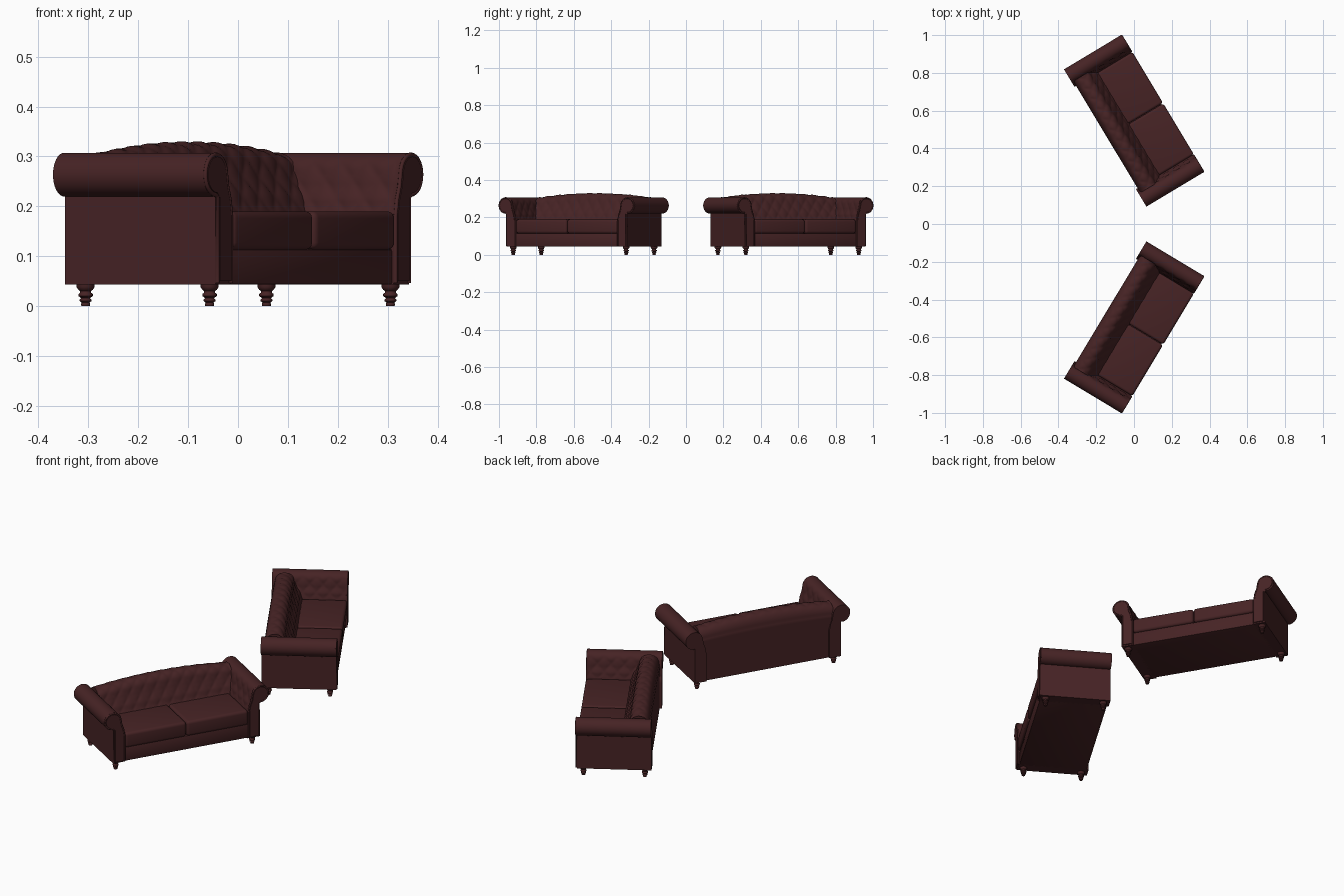
import bpy, bmesh, math
from mathutils import Matrix, Vector

if "Cube" in bpy.data.objects:
    bpy.data.objects.remove(bpy.data.objects["Cube"])

mat = bpy.data.materials.new("dark oxblood leather")
mat.diffuse_color = (0.062, 0.0168, 0.018, 1)
mat.use_nodes = True
mat.node_tree.nodes["Principled BSDF"].inputs["Base Color"].default_value = mat.diffuse_color
parts = []


def finish(name, bm, angle=40):
    bmesh.ops.recalc_face_normals(bm, faces=bm.faces)
    me = bpy.data.meshes.new(name)
    bm.to_mesh(me)
    bm.free()
    me.materials.append(mat)
    ob = bpy.data.objects.new(name, me)
    bpy.context.collection.objects.link(ob)
    bpy.ops.object.select_all(action='DESELECT')
    ob.select_set(True)
    bpy.context.view_layer.objects.active = ob
    bpy.ops.object.shade_smooth_by_angle(angle=math.radians(angle))
    parts.append(ob)
    return ob


def box(name, lo, hi, bevel, segs=4):
    bm = bmesh.new()
    bmesh.ops.create_cube(bm, size=1)
    for v in bm.verts:
        v.co = Vector([(lo[i] + hi[i]) / 2 + v.co[i] * (hi[i] - lo[i]) for i in range(3)])
    bmesh.ops.bevel(bm, geom=bm.edges[:], offset=bevel, segments=segs, profile=0.5, affect='EDGES')
    return finish(name, bm)


def arc(cx, cz, r, a0, a1, n=18):
    return [(cx + r * math.cos(math.radians(a0 + (a1 - a0) * i / n)),
             cz + r * math.sin(math.radians(a0 + (a1 - a0) * i / n))) for i in range(n + 1)]


def resample(pts, step):
    out = []
    for (a, b), (c, d) in zip(pts, pts[1:]):
        n = max(1, round(math.hypot(c - a, d - b) / step))
        out += [(a + (c - a) * i / n, b + (d - b) * i / n) for i in range(n)]
    return out + [pts[-1]]


def sweep(name, prof, t0, t1, n, place, tuft=None, arch=0):
    """Sweep a profile; tuft=(first, last arc length) sinks a diamond pattern."""
    bm = bmesh.new()
    rows = []
    for k in range(n + 1):
        t = t0 + (t1 - t0) * k / n
        row, s = [], 0
        for i, (a, z) in enumerate(prof):
            p, q = prof[max(i - 1, 0)], prof[min(i + 1, len(prof) - 1)]
            if i:
                s += math.hypot(a - p[0], z - p[1])
            d = 0
            if tuft and tuft[0] < s < tuft[1] and 0 < k < n:
                f, g = t / 0.064, (s - tuft[0]) / 0.075
                d = -0.005 * (1 - abs(math.sin(math.pi * (f + g)) * math.sin(math.pi * (f - g))) ** 0.5)
                d *= min(1, (s - tuft[0]) / 0.02, (tuft[1] - s) / 0.02)
            L = math.hypot(q[0] - p[0], q[1] - p[1]) or 1
            aa, zz = a - (q[1] - p[1]) / L * d, z + (q[0] - p[0]) / L * d
            zz += arch * (1 - (t / t1) ** 2) * min(1, max(0, (z - 0.2) / 0.1))
            row.append(bm.verts.new(place(t, aa, zz)))
        rows.append(row)
    m = len(prof)
    for r0, r1 in zip(rows, rows[1:]):
        for i in range(m):
            bm.faces.new((r0[i], r0[(i + 1) % m], r1[(i + 1) % m], r1[i]))
    bm.faces.new(rows[0])
    bm.faces.new(rows[-1])
    return finish(name, bm)


# One sofa in its own frame: front faces -y
box("base", (-0.33, -0.170, 0.043), (0.33, 0.160, 0.114), 0.004, 2)
for s in (-1, 1):
    x0, x1 = sorted((s * 0.001, s * 0.317))
    box("seat_cushion", (x0, -0.180, 0.113), (x1, 0.06, 0.190), 0.014)

# Rolled, tufted backrest
back = resample([(0.022, 0.05), (0.024, 0.17), (0.045, 0.22), (0.062, 0.25)]
                + arc(0.117, 0.260, 0.048, 165, 0) + [(0.168, 0.25), (0.168, 0.043)], 0.006)
sweep("backrest", back, -0.345, 0.345, 120, lambda t, a, z: (t, a, z), (0.135, 0.33), 0.023)

# Rolled arms, front scroll panels, piping
arm_raw = ([(0.316, 0.043), (0.316, 0.18), (0.322, 0.215), (0.331, 0.24)]
           + arc(0.380, 0.2635, 0.044, 175, -85, 26) + [(0.377, 0.222), (0.377, 0.043)])
panel = ([(0.324, 0.05), (0.324, 0.18), (0.330, 0.213), (0.340, 0.24)]
         + arc(0.380, 0.2635, 0.036, 175, -90, 26) + [(0.369, 0.217), (0.369, 0.05)])
arm = resample(arm_raw, 0.006)
for s in (-1, 1):
    place = lambda t, a, z, s=s: (s * a, t, z)
    sweep("arm", arm, -0.174, 0.178, 60, place, (0.14, 0.26))
    sweep("arm_front_panel", panel, -0.180, -0.17, 1, place)
    # Piping around the scroll front
    cu = bpy.data.curves.new("arm_piping", 'CURVE')
    cu.dimensions = '3D'
    cu.bevel_depth = 0.0045
    cu.bevel_resolution = 2
    sp = cu.splines.new('POLY')
    pts = [(a + (b - a) * 0.5, z + (y - z) * 0.5) for (a, z), (b, y) in zip(arm_raw, panel)]
    sp.points.add(len(pts) - 1)
    for p, (a, z) in zip(sp.points, pts):
        p.co = (s * a, -0.176, z, 1)
    sp.use_cyclic_u = False
    cu.materials.append(mat)
    ob = bpy.data.objects.new("arm_piping", cu)
    bpy.context.collection.objects.link(ob)
    parts.append(ob)

# Turned legs
leg = [(0, 0.046), (0.018, 0.046), (0.018, 0.038), (0.015, 0.033), (0.011, 0.030), (0.011, 0.027),
       (0.0145, 0.024), (0.0145, 0.020), (0.009, 0.016), (0.012, 0.013), (0.012, 0.010),
       (0.008, 0.007), (0.0095, 0.003), (0.0085, 0), (0, 0)]
for sx in (-1, 1):
    for sy in (-1, 1):
        bm = bmesh.new()
        vs = [bm.verts.new((r, 0, z)) for r, z in leg]
        es = [bm.edges.new(e) for e in zip(vs, vs[1:])]
        bmesh.ops.spin(bm, geom=vs + es, cent=(0, 0, 0), axis=(0, 0, 1),
                       angle=2 * math.pi, steps=20)
        bmesh.ops.remove_doubles(bm, verts=bm.verts, dist=1e-5)
        bmesh.ops.translate(bm, verts=bm.verts, vec=(sx * 0.352, sy * 0.145, 0))
        finish("leg", bm, 50)

# Place the pair, angled towards each other as mirror images
for ob in list(parts):
    twin = ob.copy()
    bpy.context.collection.objects.link(twin)
    ob.matrix_world = Matrix.Translation((0, 0.547, 0)) @ Matrix.Rotation(math.radians(121), 4, 'Z')
    twin.matrix_world = Matrix.Translation((0, -0.547, 0)) @ Matrix.Rotation(math.radians(59), 4, 'Z')
